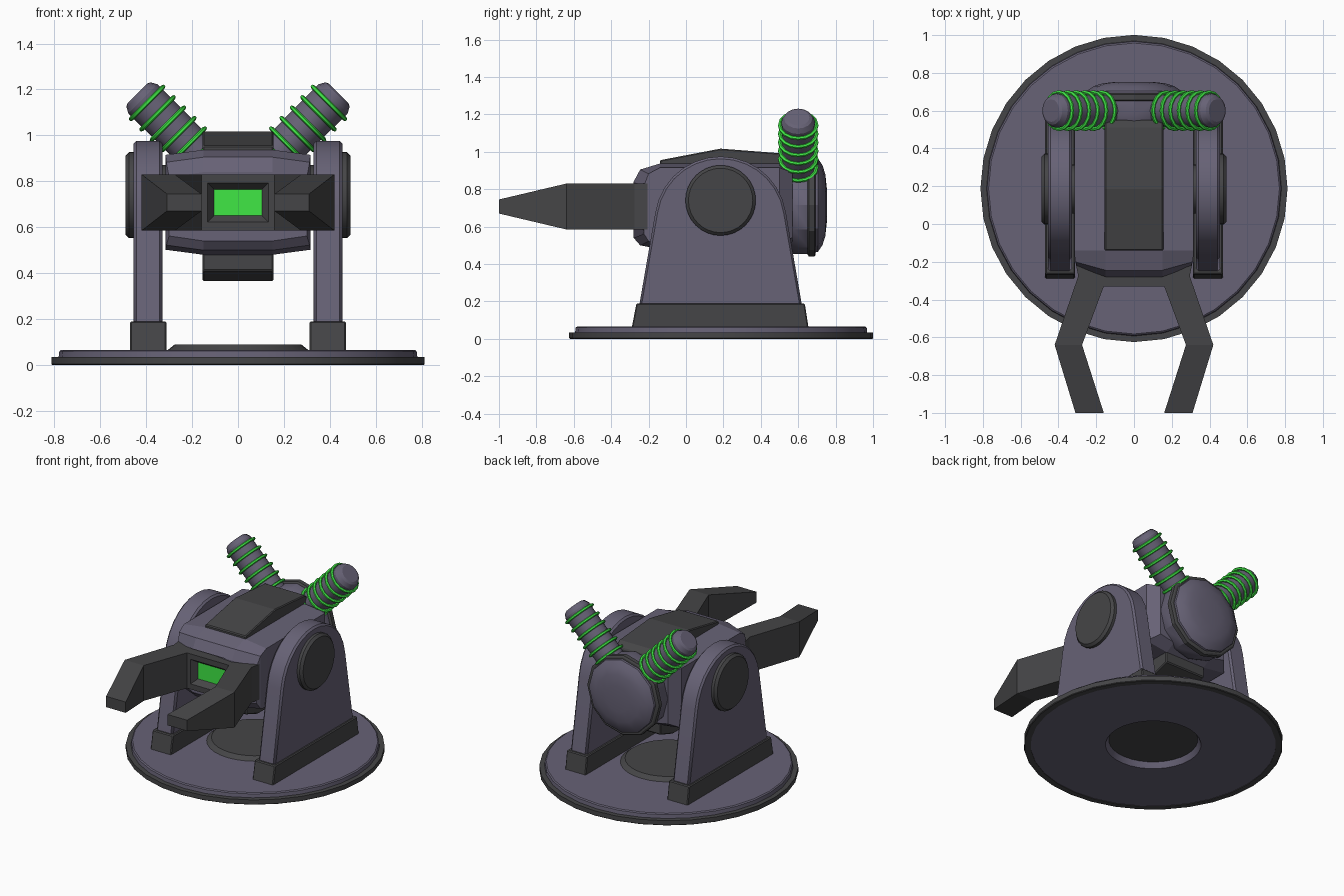
import bpy, bmesh
from math import pi, sin, cos, radians
from mathutils import Matrix, Vector

if "Cube" in bpy.data.objects:
    bpy.data.objects.remove(bpy.data.objects["Cube"])


def material(name, rgb):
    m = bpy.data.materials.new(name)
    m.diffuse_color = (*rgb, 1)
    m.use_nodes = True
    m.node_tree.nodes["Principled BSDF"].inputs["Base Color"].default_value = m.diffuse_color
    return m


PURPLE = material("purple_grey", (0.135, 0.122, 0.18))
DARK = material("dark_grey", (0.06, 0.06, 0.063))
GREEN = material("green_glow", (0.05, 0.8, 0.06))


def finish(name, bm, mats, bevel=0, smooth=False):
    bmesh.ops.recalc_face_normals(bm, faces=bm.faces[:])
    me = bpy.data.meshes.new(name)
    bm.to_mesh(me)
    bm.free()
    ob = bpy.data.objects.new(name, me)
    bpy.context.collection.objects.link(ob)
    for m in mats:
        me.materials.append(m)
    if bevel:
        b = ob.modifiers.new("bevel", 'BEVEL')
        b.width, b.segments, b.limit_method = bevel, 1, 'ANGLE'
        b.angle_limit = radians(35)
    if smooth:
        bpy.ops.object.select_all(action='DESELECT')
        ob.select_set(True)
        bpy.context.view_layer.objects.active = ob
        bpy.ops.object.shade_smooth_by_angle(angle=radians(28))
    return ob


def loft(name, rings, mat, closed=False, **kw):
    """Skin equal-length rings of points; cap the ends or join them."""
    bm = bmesh.new()
    vs = [[bm.verts.new(p) for p in r] for r in rings]
    n = len(vs[0])
    pairs = list(zip(vs, vs[1:])) + ([(vs[-1], vs[0])] if closed else [])
    for a, b in pairs:
        for i in range(n):
            j = (i + 1) % n
            bm.faces.new((a[i], a[j], b[j], b[i]))
    if not closed:
        bm.faces.new(vs[0])
        bm.faces.new(vs[-1])
    return finish(name, bm, [mat], **kw)


def lathe(name, profile, origin, axis, mat, sides=32, closed=False):
    """Revolve (distance, radius) pairs around an axis."""
    rot = Vector(axis).to_track_quat('Z', 'Y').to_matrix()
    rings = [[Vector(origin) + rot @ Vector((r * cos(2 * pi * i / sides), r * sin(2 * pi * i / sides), d))
              for i in range(sides)] for d, r in profile]
    return loft(name, rings, mat, closed, smooth=True)


def side_prism(name, yz, x0, x1, mat, **kw):
    return loft(name, [[(x, y, z) for y, z in yz] for x in (x0, x1)], mat, **kw)


CY = 0.188

# Round base: dark rim, disc with central hole, raised hub cap
lathe("base_rim", [(0, 0.77), (0, 0.808), (0.004, 0.813), (0.035, 0.813), (0.035, 0.77)],
      (0, CY, 0), (0, 0, 1), DARK, closed=True)
lathe("base_disc", [(0.003, 0.30), (0.003, 0.785), (0.06, 0.778), (0.066, 0.77), (0.066, 0.27), (0.04, 0.28)],
      (0, CY, 0), (0, 0, 1), PURPLE, closed=True)
lathe("hub_cap", [(0.04, 0.29), (0.066, 0.305), (0.09, 0.275)], (0, CY, 0), (0, 0, 1), DARK)


# Body: box with slightly crowned top and wedge-shaped front
def section(y, w, z0, z1, y_side=None, c=0.022):
    y_side = y if y_side is None else y_side
    right = [(0.15, z0, y), (w, z0 + c, y_side), (w, z1 - c, y_side), (0.15, z1, y)]
    return [(x, yy, z) for x, z, yy in right] + [(-x, yy, z) for x, z, yy in reversed(right)]


loft("body", [section(-0.28, 0.30, 0.54, 0.84, -0.225), section(-0.245, 0.312, 0.50, 0.905, -0.20),
              section(-0.14, 0.316, 0.48, 0.937), section(0.50, 0.316, 0.48, 0.937),
              section(0.57, 0.26, 0.52, 0.91)], PURPLE)

# Dark ridge plate on top and keel below
side_prism("top_plate", [(-0.14, 0.90), (-0.14, 0.955), (0.185, 1.017), (0.51, 0.992), (0.55, 0.96), (0.55, 0.88)],
           -0.155, 0.155, DARK, bevel=0.006)
side_prism("bottom_keel", [(-0.13, 0.52), (-0.13, 0.41), (0.0, 0.365), (0.36, 0.365), (0.50, 0.41), (0.50, 0.54)],
           -0.155, 0.155, DARK, bevel=0.006)

# Rear drum with dark band and domed back
lathe("rear_drum", [(0.53, 0.24), (0.575, 0.262), (0.655, 0.262)], (0, 0, 0.715), (0, 1, 0), PURPLE, 12)
lathe("drum_band", [(0.65, 0.265), (0.657, 0.276), (0.686, 0.276), (0.693, 0.265)],
      (0, 0, 0.715), (0, 1, 0), DARK, 12)
lathe("drum_dome", [(0.68, 0.255), (0.705, 0.25), (0.73, 0.213), (0.745, 0.165), (0.753, 0.09)],
      (0, 0, 0.715), (0, 1, 0), PURPLE, 12)

# Front block with a bevelled, recessed green window
bm = bmesh.new()
bmesh.ops.create_cube(bm, size=1, matrix=Matrix.Translation((0, -0.265, 0.7075)) @ Matrix.Diagonal((0.34, 0.13, 0.245, 1)))
bm.normal_update()
front = min(bm.faces, key=lambda f: f.calc_center_median().y)
bmesh.ops.inset_region(bm, faces=[front], thickness=0.053)
bmesh.ops.inset_region(bm, faces=[front], thickness=0.012, depth=-0.04)
for v in front.verts:
    v.co.x = 0.104 if v.co.x > 0 else -0.104
    v.co.z = 0.765 if v.co.z > 0.7 else 0.65
front.material_index = 1
finish("front_window_block", bm, [DARK, GREEN])

# Side parts, mirrored
for s, side in ((-1, "left"), (1, "right")):
    # Bent claw: (outer y, inner y, outer x, inner x, z low, z high)
    path = [(-0.20, -0.20, 0.31, 0.13, 0.585, 0.83), (-0.275, -0.33, 0.295, 0.16, 0.585, 0.83),
            (-0.64, -0.64, 0.42, 0.275, 0.585, 0.83), (-1.0, -1.0, 0.31, 0.16, 0.67, 0.745)]
    loft(side + "_claw", [[(s * xo, yo, z0), (s * xi, yi, z0), (s * xi, yi, z1), (s * xo, yo, z1)]
                          for yo, yi, xo, xi, z0, z1 in path], DARK)

    # Upright bracket with rounded top
    arc = [(0.185 + 0.353 * cos(radians(a)), 0.622 + 0.353 * sin(radians(a)))
           for a in [8.6 + 162.8 * i / 14 for i in range(15)]]
    side_prism(side + "_bracket", [(-0.255, 0.15), (0.625, 0.15)] + arc,
               s * 0.329, s * 0.455, PURPLE, bevel=0.012, smooth=True)
    side_prism(side + "_foot", [(-0.29, 0.06), (0.655, 0.06), (0.635, 0.19), (-0.265, 0.19)],
               s * 0.312, s * 0.47, DARK, bevel=0.006)

    # Pivot axle and outer cap
    lathe(side + "_axle", [(0.28, 0.13), (0.36, 0.13)], (0, 0.185, 0.74), (s, 0, 0), DARK)
    lathe(side + "_pivot_cap", [(0.44, 0.188), (0.474, 0.188), (0.49, 0.172)],
          (0, 0.185, 0.74), (s, 0, 0), DARK)

    # Slanted coil rod with green rings
    o, ax = (0, 0.60, 0.745), (s, 0, 1)
    lathe(side + "_coil_rod", [(0.15, 0.088), (0.585, 0.09), (0.612, 0.075), (0.62, 0.06)], o, ax, PURPLE, 16)
    for k in range(6):
        ring = [(0.24 + 0.064 * k + 0.010 * cos(pi * i / 3), 0.098 + 0.011 * sin(pi * i / 3)) for i in range(6)]
        lathe("%s_coil_ring_%d" % (side, k + 1), ring, o, ax, GREEN, 16, closed=True)
